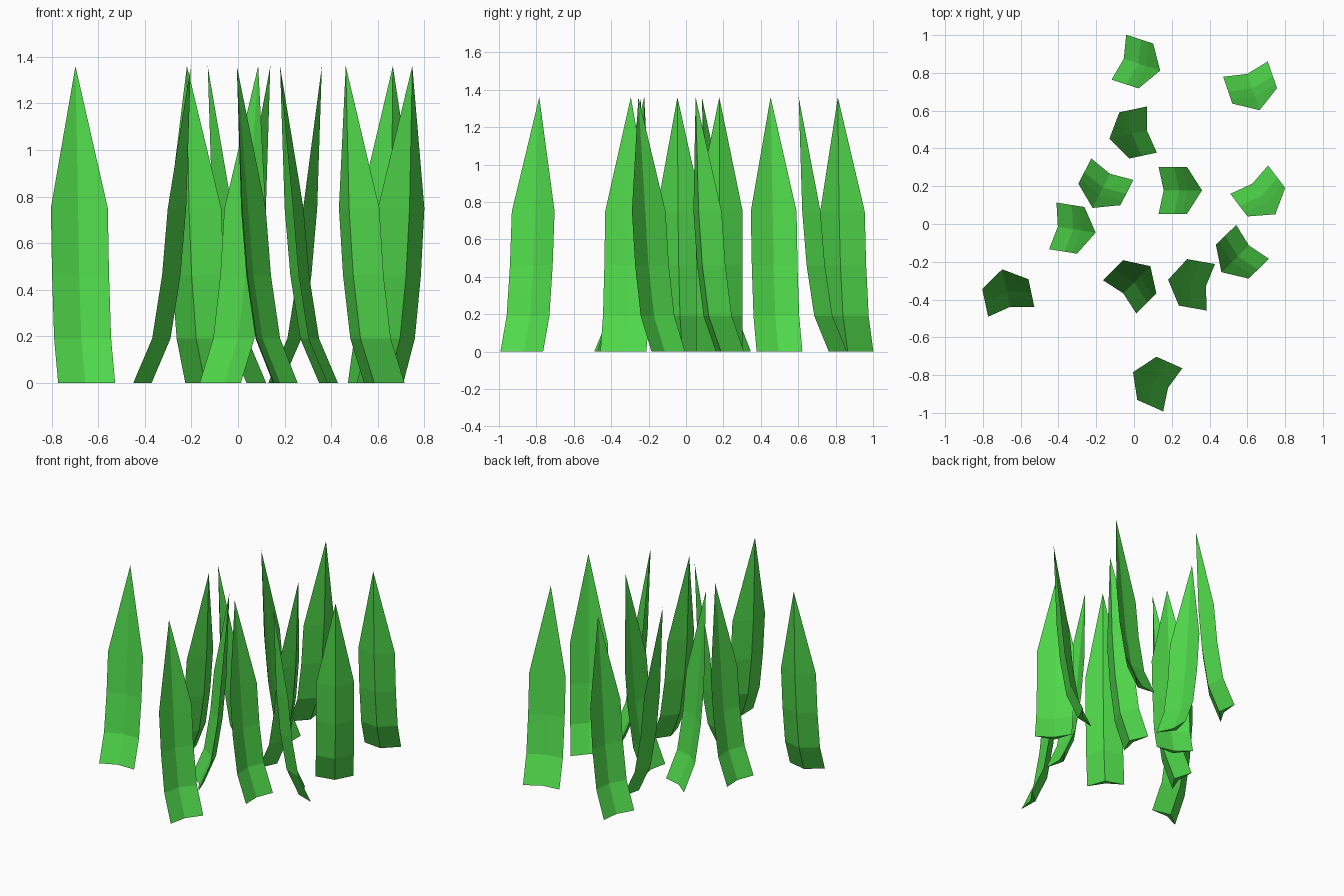
import bpy
import bmesh
from math import radians

cube = bpy.data.objects.get("Cube")
if cube:
    bpy.data.objects.remove(cube, do_unlink=True)

green = bpy.data.materials.new("grass_green")
green.use_nodes = True
colour = (0.08, 0.70, 0.07, 1.0)
green.diffuse_color = colour
green.node_tree.nodes["Principled BSDF"].inputs["Base Color"].default_value = colour

# Blade proportions
HALF_WIDTH = 0.125
RIDGE = 0.06       # depth of the outer keel
GROOVE = 0.027     # depth of the inner fold
TIP = (0.23, 0, 1.36)
RINGS = [(0, 0), (0.19, 0.082), (0.46, 0.125), (0.75, 0.15)]  # height, lean


def blade_mesh():
    """Folded blade leaning towards +x, with a keel, a groove and a pointed tip."""
    bm = bmesh.new()
    rings = []
    for z, lean in RINGS:
        section = [(lean, -HALF_WIDTH), (lean + RIDGE, 0),
                   (lean, HALF_WIDTH), (lean + GROOVE, 0)]
        rings.append([bm.verts.new((x, y, z)) for x, y in section])
    # Sides of the blade
    for low, high in zip(rings, rings[1:]):
        for i in range(4):
            j = (i + 1) % 4
            bm.faces.new((low[i], low[j], high[j], high[i]))
    # Tapering point
    tip = bm.verts.new(TIP)
    for i in range(4):
        bm.faces.new((rings[-1][i], rings[-1][(i + 1) % 4], tip))
    # Flat foot, split along the fold
    right, keel, left, groove = rings[0]
    bm.faces.new((groove, keel, right))
    bm.faces.new((groove, left, keel))
    bmesh.ops.recalc_face_normals(bm, faces=bm.faces)
    mesh = bpy.data.meshes.new("grass_blade")
    bm.to_mesh(mesh)
    bm.free()
    mesh.materials.append(green)
    return mesh


# Foot position and leaning direction of every blade
BLADES = [
    (0.13, 0.178, 0), (-0.43, -0.01, -9), (-0.115, 0.29, -117),
    (0.61, 0.235, -53), (0.59, 0.82, -71), (-0.08, 0.883, -18),
    (0.628, -0.095, -136), (-0.076, -0.386, 45), (0.205, -0.878, 156),
    (0.407, -0.335, 170), (0.095, 0.50, -168), (-0.65, -0.465, 102),
]

mesh = blade_mesh()
for number, (x, y, angle) in enumerate(BLADES, 1):
    blade = bpy.data.objects.new(f"grass_blade_{number}", mesh)
    blade.location = (x, y, 0)
    blade.rotation_euler.z = radians(angle)
    bpy.context.collection.objects.link(blade)
